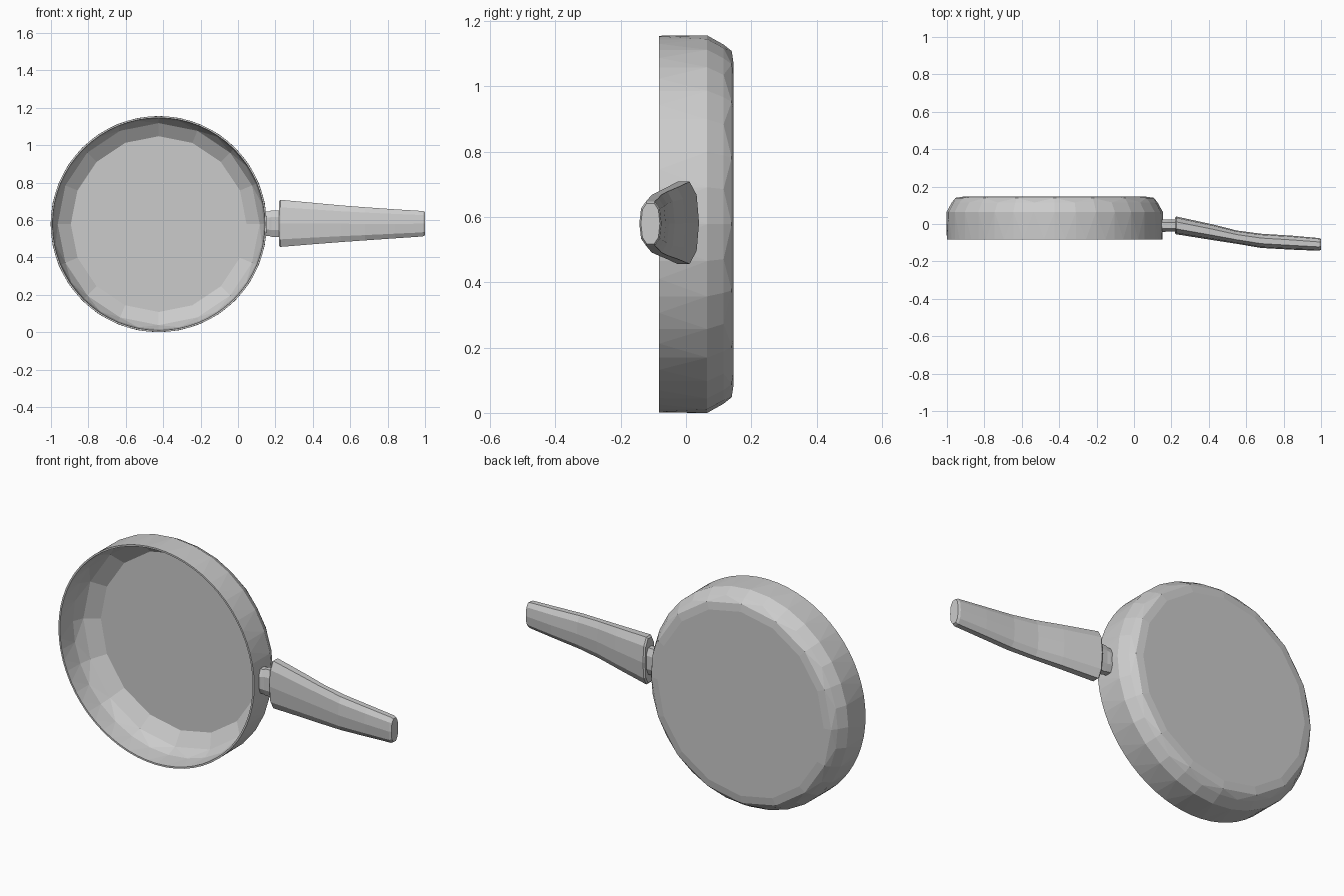
import bpy, bmesh
from math import cos, sin, pi, copysign

if "Cube" in bpy.data.objects:
    bpy.data.objects.remove(bpy.data.objects["Cube"])

PX, PZ = -0.424, 0.578   # centre of the dish and height of the handle axis


def stitch(bm, a, b):
    """Join two closed rings whose side counts are equal or differ by two."""
    if len(a) < len(b):
        a, b = b, a
    n, m = len(a), len(b)
    for i in range(m):
        j = (i + 1) % m
        if n == m:
            bm.faces.new((a[i], a[j], b[j], b[i]))
        else:
            f0, f1, f2 = a[2 * i], a[2 * i + 1], a[(2 * i + 2) % n]
            bm.faces.new((b[i], f0, f1))
            bm.faces.new((b[i], f1, b[j]))
            bm.faces.new((b[j], f1, f2))


def skin(name, rings):
    """Closed flat-shaded object skinned over a list of point rings."""
    bm = bmesh.new()
    vs = [[bm.verts.new(p) for p in r] for r in rings]
    for a, b in zip(vs, vs[1:]):
        stitch(bm, a, b)
    bm.faces.new(vs[0])
    bm.faces.new(vs[-1])
    bmesh.ops.recalc_face_normals(bm, faces=bm.faces)
    me = bpy.data.meshes.new(name)
    bm.to_mesh(me)
    bm.free()
    ob = bpy.data.objects.new(name, me)
    bpy.context.collection.objects.link(ob)
    return ob


def lathe_ring(n, r, y):
    return [(PX + r * cos(2 * pi * i / n), y, PZ + r * sin(2 * pi * i / n))
            for i in range(n)]


def section(x, y0, y1, z0, z1, n=10, power=0.8):
    """Rounded-box cross-section of the handle at x."""
    pts = []
    for i in range(n):
        c, s = cos(2 * pi * (i + 0.5) / n + pi / 2), sin(2 * pi * (i + 0.5) / n + pi / 2)
        c, s = (copysign(abs(v) ** power, v) for v in (c, s))
        pts.append((c, s))
    mc, ms = max(abs(p[0]) for p in pts), max(abs(p[1]) for p in pts)
    return [(x, (y0 + y1) / 2 + c / mc * (y1 - y0) / 2,
             (z0 + z1) / 2 + s / ms * (z1 - z0) / 2) for c, s in pts]


# Dish: inner floor, inner wall, thin rim, outer wall, rounded base (sides, radius, y)
dish = [(16, 0.47, 0.122), (16, 0.54, 0.075), (32, 0.562, 0.02), (64, 0.568, -0.082),
        (64, 0.577, -0.082), (32, 0.578, 0.065), (32, 0.55, 0.115),
        (16, 0.53, 0.14), (16, 0.49, 0.146)]
skin("pan_dish", [lathe_ring(*r) for r in dish])

# Neck joining dish and grip
skin("handle_neck", [section(0.145, -0.042, 0.025, 0.515, 0.645, 8),
                     section(0.165, -0.042, 0.025, 0.515, 0.645, 8),
                     section(0.18, -0.04, 0.023, 0.51, 0.652, 8),
                     section(0.24, -0.04, 0.023, 0.51, 0.652, 8)])

# Grip: wide at the neck, tapering and bending forward
grip = [(0.218, -0.048, 0.034, 0.465, 0.70), (0.226, -0.055, 0.04, 0.456, 0.708),
        (0.42, -0.086, -0.002, 0.472, 0.69), (0.55, -0.106, -0.035, 0.482, 0.678),
        (0.68, -0.128, -0.052, 0.491, 0.668), (0.84, -0.137, -0.062, 0.502, 0.657),
        (0.988, -0.143, -0.075, 0.512, 0.648), (1.0, -0.138, -0.08, 0.518, 0.642)]
skin("handle_grip", [section(*g) for g in grip])
